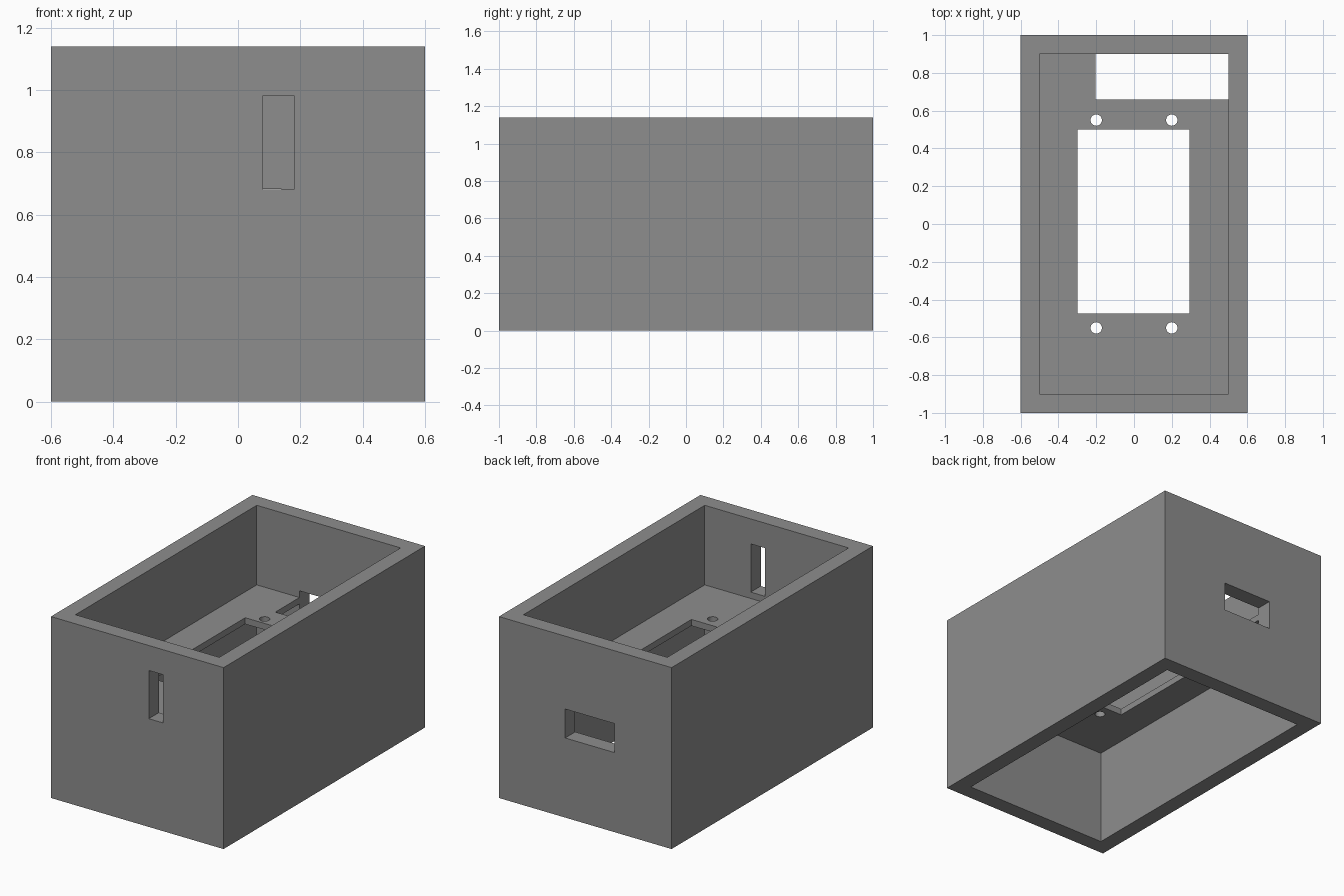
import bpy
import math

if "Cube" in bpy.data.objects:
    bpy.data.objects.remove(bpy.data.objects["Cube"])

grey = bpy.data.materials.new("grey plastic")
grey.diffuse_color = (0.27, 0.27, 0.27, 1)
grey.use_nodes = True
grey.node_tree.nodes["Principled BSDF"].inputs["Base Color"].default_value = grey.diffuse_color


def box(name, x, y, z):
    """Box from (min, max) ranges along each axis."""
    bpy.ops.mesh.primitive_cube_add(size=1)
    ob = bpy.context.object
    ob.name = name
    for v in ob.data.vertices:
        v.co = [r[0] if c < 0 else r[1] for c, r in zip(v.co, (x, y, z))]
    return ob


def cut(target, cutter):
    """Subtract the cutter from the target, then discard it."""
    mod = target.modifiers.new("cut", 'BOOLEAN')
    mod.operation, mod.solver, mod.object = 'DIFFERENCE', 'EXACT', cutter
    bpy.context.view_layer.objects.active = target
    bpy.ops.object.modifier_apply(modifier=mod.name)
    bpy.data.objects.remove(cutter)


# Outer block
case = box("open_case", (-0.6, 0.6), (-1, 1), (0, 1.14))
case.data.materials.append(grey)

# Upper and lower cavities, leaving a thin shelf between them
inner_x, inner_y = (-0.5, 0.5), (-0.9, 0.9)
cut(case, box("upper_cavity", inner_x, inner_y, (0.64, 1.3)))
cut(case, box("lower_cavity", inner_x, inner_y, (-0.2, 0.60)))

# Shelf openings: main window and rear cable gap
cut(case, box("shelf_window", (-0.3, 0.295), (-0.475, 0.5), (0.55, 0.7)))
cut(case, box("rear_gap", (-0.203, 0.5), (0.66, 0.9), (0.55, 0.7)))

# Wall slots: upright in the front, lying in the back
cut(case, box("front_slot", (0.08, 0.18), (-1.1, -0.85), (0.68, 0.983)))
cut(case, box("back_slot", (-0.203, 0.14), (0.85, 1.1), (0.5, 0.682)))

# Four screw holes in the shelf
for x in (-0.2, 0.2):
    for y in (-0.55, 0.55):
        bpy.ops.mesh.primitive_cylinder_add(vertices=32, radius=0.03, depth=0.2,
                                            location=(x, y, 0.62))
        cut(case, bpy.context.object)

bpy.ops.object.select_all(action='DESELECT')
case.select_set(True)
bpy.context.view_layer.objects.active = case
bpy.ops.object.shade_smooth_by_angle(angle=math.radians(30))
